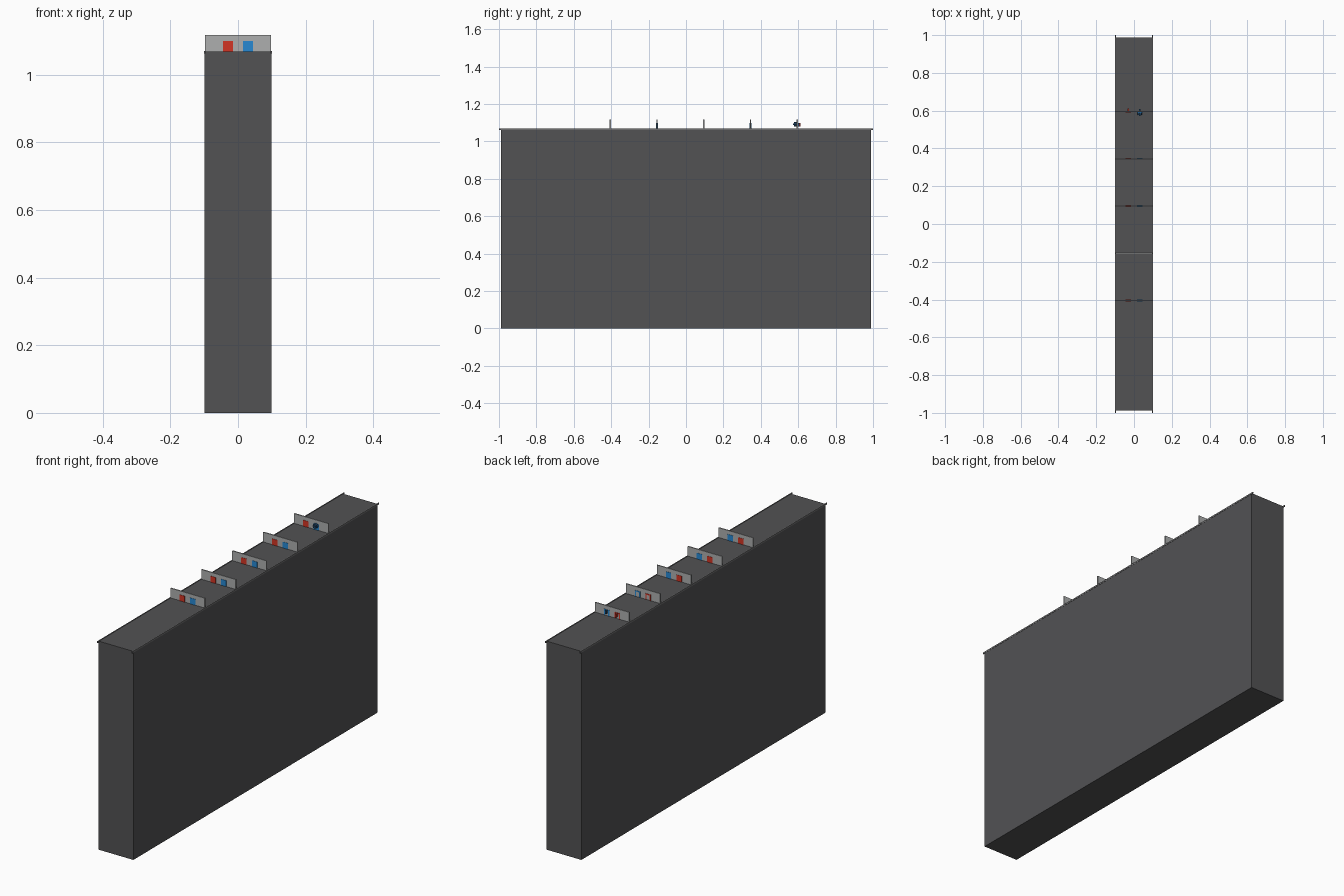
import bpy, bmesh, math
from mathutils import Matrix

if "Cube" in bpy.data.objects:
    bpy.data.objects.remove(bpy.data.objects["Cube"])

def material(name, rgb):
    m = bpy.data.materials.new(name)
    m.diffuse_color = (*rgb, 1)
    m.use_nodes = True
    m.node_tree.nodes["Principled BSDF"].inputs["Base Color"].default_value = m.diffuse_color
    return m

DARK = material("dark grey", (0.085, 0.085, 0.088))
GREY = material("light grey", (0.42, 0.43, 0.43))
RAIL = material("rail grey", (0.16, 0.16, 0.165))
RED = material("red", (0.65, 0.035, 0.018))
BLUE = material("blue", (0.02, 0.25, 0.65))
NAVY = material("dark blue", (0.015, 0.07, 0.16))

def finish(name, bm, mat):
    mesh = bpy.data.meshes.new(name)
    bm.to_mesh(mesh)
    bm.free()
    mesh.materials.append(mat)
    ob = bpy.data.objects.new(name, mesh)
    bpy.context.collection.objects.link(ob)
    return ob

def add_box(bm, x, y, z):
    """Box between (min, max) pairs."""
    size = [b - a for a, b in (x, y, z)]
    mid = [(a + b) / 2 for a, b in (x, y, z)]
    bmesh.ops.create_cube(bm, size=1, matrix=Matrix.Translation(mid) @ Matrix.Diagonal((*size, 1)))

def box(name, x, y, z, mat):
    bm = bmesh.new()
    add_box(bm, x, y, z)
    return finish(name, bm, mat)

def frame(name, cx, y, mat):
    """Hollow door outline made of two jambs and a lintel."""
    bm = bmesh.new()
    for s in (-1, 1):
        a, b = sorted((cx + s * 0.009, cx + s * 0.015))
        add_box(bm, (a, b), y, (TOP, TOP + 0.031))
    add_box(bm, (cx - 0.009, cx + 0.009), y, (TOP + 0.025, TOP + 0.031))
    return finish(name, bm, mat)

TOP = 1.068

# Tall solid base
box("base", (-0.099, 0.099), (-0.988, 0.988), (0, TOP), DARK)

# Thin side rails that overhang both ends
for s, side in ((-1, "left"), (1, "right")):
    a, b = sorted((s * 0.096, s * 0.1))
    box("rail_" + side, (a, b), (-1, 1), (TOP - 0.006, TOP + 0.002), RAIL)

# Row of cross walls, each with a red and a blue door
for i in range(5):
    y = -0.405 + 0.25 * i
    box(f"wall_{i}", (-0.097, 0.097), (y - 0.003, y + 0.003), (TOP, 1.118), GREY)
    for cx, mat, label in ((-0.03, RED, "red"), (0.03, BLUE, "blue")):
        x, z = (cx - 0.015, cx + 0.015), (TOP, TOP + 0.031)
        box(f"{label}_door_front_{i}", x, (y - 0.0045, y - 0.003), z, mat)
        back = (y + 0.003, y + 0.0045)
        if i < 3:
            box(f"{label}_door_back_{i}", x, back, z, mat)
        else:
            frame(f"{label}_door_frame_{i}", cx, back, mat)

# Small figures stepping through the last wall
def figure(name, cx, cy, mat):
    bm = bmesh.new()
    bmesh.ops.create_cone(bm, cap_ends=True, segments=8, radius1=0.012, radius2=0.012, depth=0.014,
                          matrix=Matrix.Translation((cx, cy, TOP + 0.023)) @ Matrix.Rotation(math.pi / 2, 4, 'X'))
    add_box(bm, (cx - 0.004, cx + 0.004), (cy - 0.011, cy + 0.011), (TOP + 0.02, TOP + 0.027))
    return finish(name, bm, mat)

figure("blue_figure", 0.03, 0.584, NAVY)
bm = bmesh.new()
add_box(bm, (-0.034, -0.026), (0.597, 0.612), (TOP + 0.012, TOP + 0.03))
finish("red_figure", bm, RED)
bm = bmesh.new()
add_box(bm, (0.026, 0.034), (0.597, 0.608), (TOP + 0.012, TOP + 0.03))
finish("blue_figure_back", bm, NAVY)
